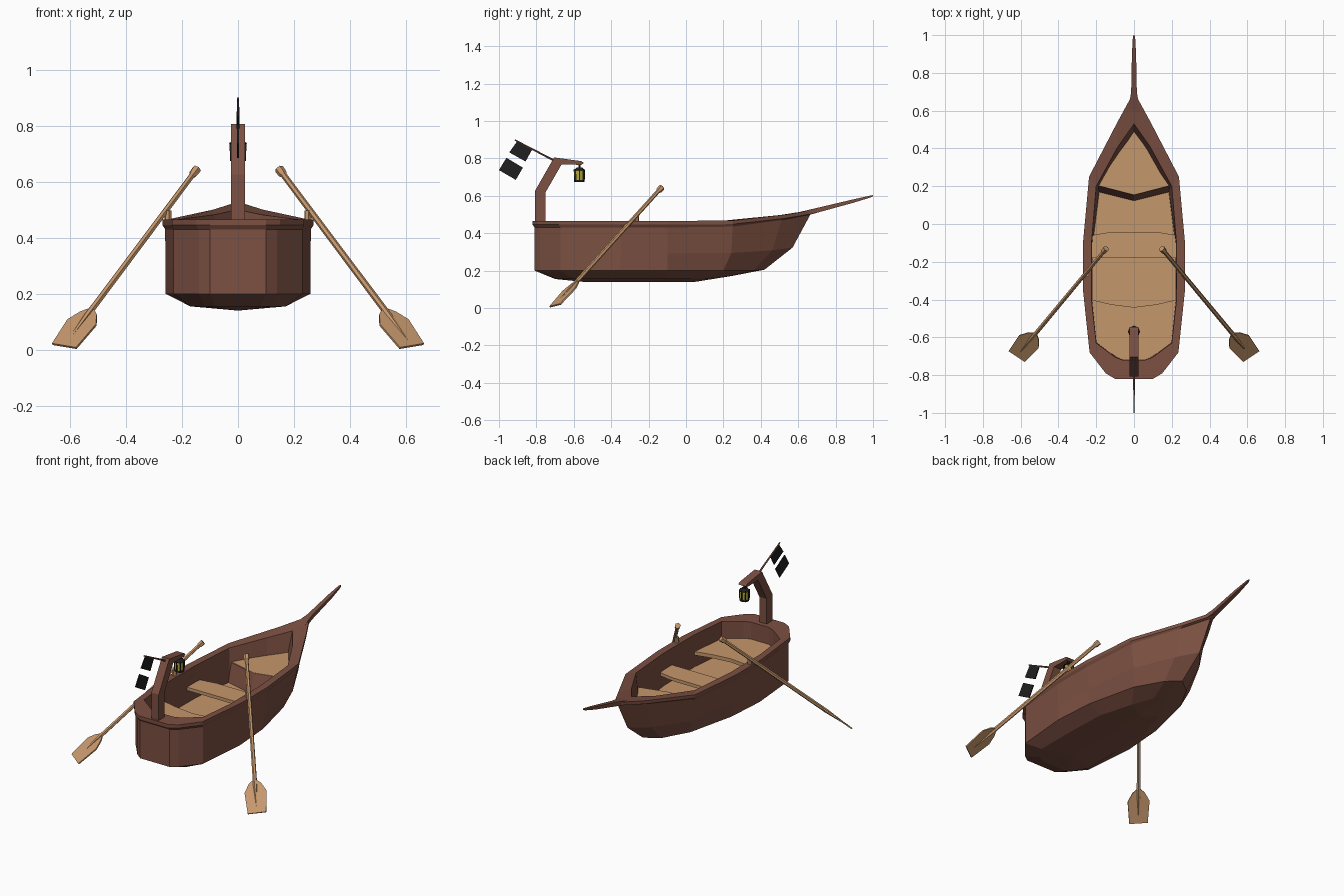
import bpy, bmesh, math
from mathutils import Vector

if "Cube" in bpy.data.objects:
    bpy.data.objects.remove(bpy.data.objects["Cube"])


def material(name, rgb):
    m = bpy.data.materials.new(name)
    m.diffuse_color = (*rgb, 1)
    m.use_nodes = True
    m.node_tree.nodes["Principled BSDF"].inputs["Base Color"].default_value = m.diffuse_color
    return m


BROWN = material("brown wood", (0.2, 0.08, 0.054))
TAN = material("tan wood", (0.56, 0.31, 0.15))
BLACK = material("black", (0.014, 0.014, 0.014))
YELLOW = material("lamp yellow", (0.5, 0.43, 0.035))


def finish(bm, name, *mats):
    bmesh.ops.remove_doubles(bm, verts=bm.verts, dist=0.0005)
    bmesh.ops.recalc_face_normals(bm, faces=bm.faces)
    mesh = bpy.data.meshes.new(name)
    bm.to_mesh(mesh)
    bm.free()
    for m in mats:
        mesh.materials.append(m)
    ob = bpy.data.objects.new(name, mesh)
    bpy.context.collection.objects.link(ob)
    return ob


def loft(name, rings, mat, caps=True):
    """Skin a row of closed rings."""
    bm = bmesh.new()
    vs = [[bm.verts.new(p) for p in r] for r in rings]
    n = len(rings[0])
    for a, b in zip(vs, vs[1:]):
        for i in range(n):
            j = (i + 1) % n
            bm.faces.new((a[i], a[j], b[j], b[i]))
    if caps:
        bm.faces.new(vs[0])
        bm.faces.new(vs[-1])
    return finish(bm, name, mat)


def prism(name, pts, offset, mat):
    off = Vector(offset)
    return loft(name, [[Vector(p) for p in pts], [Vector(p) + off for p in pts]], mat)


def rod(name, stops, mat, sides=6):
    """Round bar through (point, radius) stops."""
    axis = (Vector(stops[-1][0]) - Vector(stops[0][0])).normalized()
    u = axis.orthogonal().normalized()
    v = axis.cross(u)
    angles = [2 * math.pi * k / sides for k in range(sides)]
    return loft(name, [[Vector(p) + r * (math.cos(a) * u + math.sin(a) * v) for a in angles]
                       for p, r in stops], mat)


def both(half):
    """Mirror a half outline, listed from stern to bow."""
    return [(-x, y, z) for x, y, z in reversed(half)] + list(half)


# Hull half outlines, stern to bow
gunwale = [(.10, -.81, .43), (.14, -.78, .43), (.23, -.67, .43), (.26, -.35, .43),
           (.26, -.1, .43), (.23, .25, .435), (.09, .51, .47), (0, .665, .5)]
chine = [(.10, -.81, .2), (.14, -.78, .2), (.23, -.67, .2), (.258, -.35, .2),
         (.24, -.1, .2), (.17, .2, .2), (.08, .36, .2), (0, .42, .205)]
bottom = [(.08, -.7, .155), (.12, -.68, .155), (.17, -.6, .155), (.17, -.35, .155),
          (.16, -.1, .155), (.1, .1, .157), (.04, .22, .168), (0, .25, .172)]
keel = [(0, y, .14) for y in (-.55, -.55, -.52, -.35, -.1, .05, .05, .05)]
rim = [(.10, -.82, .465), (.15, -.79, .465), (.235, -.68, .465), (.27, -.35, .465),
       (.27, -.1, .465), (.238, .25, .468), (.09, .535, .5), (0, .70, .528)]
inner = [(.06, -.72, .465), (.1, -.705, .465), (.2, -.63, .465), (.225, -.4, .465),
         (.225, -.1, .465), (.2, .2, .467), (.085, .41, .482), (0, .53, .5)]
floor = [(.06, -.715, .27), (.1, -.70, .27), (.197, -.625, .27), (.22, -.4, .27),
         (.218, -.1, .27), (.183, .18, .27), (.06, .36, .27), (0, .45, .27)]
middle = []
for i, (c, g) in enumerate(zip(chine, gunwale)):
    x, y, z = Vector(c).lerp(Vector(g), .4)
    middle.append((x * (1.05 if i > 4 else 1), y * (1.1 if y > .15 else 1), z))
rim_low = [(x, y, z - .02) for x, y, z in rim]
floor_mid = [(0, y, z) for x, y, z in floor]

hull = loft("hull", [both(r) for r in (keel, bottom, chine, middle, gunwale, rim_low,
                                       rim, inner, floor, floor_mid)], BROWN, caps=False)
hull.data.materials.append(TAN)
for f in hull.data.polygons:  # flat inside floor is planked in the light wood
    if f.normal.z > .99 and abs(f.center.z - .27) < .005:
        f.material_index = 1

# Bowsprit
loft("bowsprit", [[(-w, y, z - h), (w, y, z - h), (w, y, z + h), (-w, y, z + h)]
                  for y, z, w, h in ((.58, .495, .035, .012), (.70, .522, .015, .013),
                                     (.9, .573, .011, .009), (.99, .597, .006, .005),
                                     (1.0, .6, .002, .003))], BROWN)

# Seats and bow deck
prism("middle_seat", both([(.0, -.18, .345), (.226, -.18, .345), (.226, -.06, .345),
                           (.12, -.042, .345), (0, -.04, .345)])[1:-1], (0, 0, .02), TAN)
prism("stern_seat", both([(.06, -.725, .34), (.2, -.635, .34), (.228, -.4, .34),
                          (.12, -.425, .34), (0, -.44, .34)])[1:], (0, 0, .022), TAN)
prism("bow_deck", [(0, .155, .372), (.205, .208, .372), (.09, .375, .372), (0, .505, .372),
                   (-.09, .375, .372), (-.205, .208, .372)], (0, 0, .012), TAN)
loft("bow_bulkhead", [[(-.19, .168, .26), (0, .12, .26), (.19, .168, .26),
                       (.19, .19, .26), (0, .142, .26), (-.19, .19, .26)],
                      [(-.205, .207, .381), (0, .154, .381), (.205, .207, .381),
                       (.205, .222, .381), (0, .17, .381), (-.205, .222, .381)]], BROWN)

# Stern post with its bent arm
prism("lantern_post", [(-.025, y, z) for y, z in (
    (-.808, .45), (-.808, .625), (-.705, .805), (-.56, .785), (-.545, .775),
    (-.56, .765), (-.665, .768), (-.75, .62), (-.75, .45))], (.05, 0, 0), BROWN)

# Lantern
LY = -.57


def lamp(name, z0, r0, z1, r1, mat):
    rod(name, [((0, LY, z0), r0), ((0, LY, z1), r1)], mat, 8)


lamp("lantern_glass", .682, .025, .738, .027, YELLOW)
lamp("lantern_base", .674, .028, .684, .028, BLACK)
lamp("lantern_cap", .735, .032, .752, .014, BLACK)
lamp("lantern_hook", .75, .006, .772, .006, BLACK)
for k in range(8):
    a = math.pi * k / 4
    c, s = math.cos(a), math.sin(a)
    rod("lantern_bar", [((.026 * c, LY + .026 * s, .68), .0035),
                        ((.028 * c, LY + .028 * s, .74), .0035)], BLACK, 4)

# Flag pole and two flag panels
rod("flag_pole", [((0, -.70, .785), .006), ((0, -.915, .898), .004)], BROWN, 5)
for name, quad in (("upper_flag", ((-.902, .892), (-.822, .848), (-.858, .783), (-.945, .832))),
                   ("lower_flag", ((-.96, .803), (-.872, .75), (-.91, .685), (-1.0, .737)))):
    prism(name, [(-.003, y, z) for y, z in quad], (.006, 0, 0), BLACK)

# Oars and oarlocks on both sides
for s in (-1, 1):
    top, end = Vector((s * .147, -.13, .645)), Vector((s * .62, -.70, .013))
    d = (end - top).normalized()
    w = Vector((s * .09, .06, .015)).normalized()
    n = d.cross(w).normalized()
    rod("oar_shaft", [(top, .017), (top + d * .025, .016), (top + d * .035, .011),
                      (end - d * .17, .012), (end - d * .03, .004)], TAN, 6)
    outline = [(.20, .012), (.18, .035), (.13, .062), (0, .052)]
    pts = [end - d * t + w * h for t, h in outline]
    pts += [end - d * t - w * h for t, h in reversed(outline)]
    prism("oar_blade", [p - n * .004 for p in pts], n * .008, TAN)
    rod("oarlock", [((s * .249, -.265, .455), .013), ((s * .249, -.265, .497), .013)], TAN, 6)
